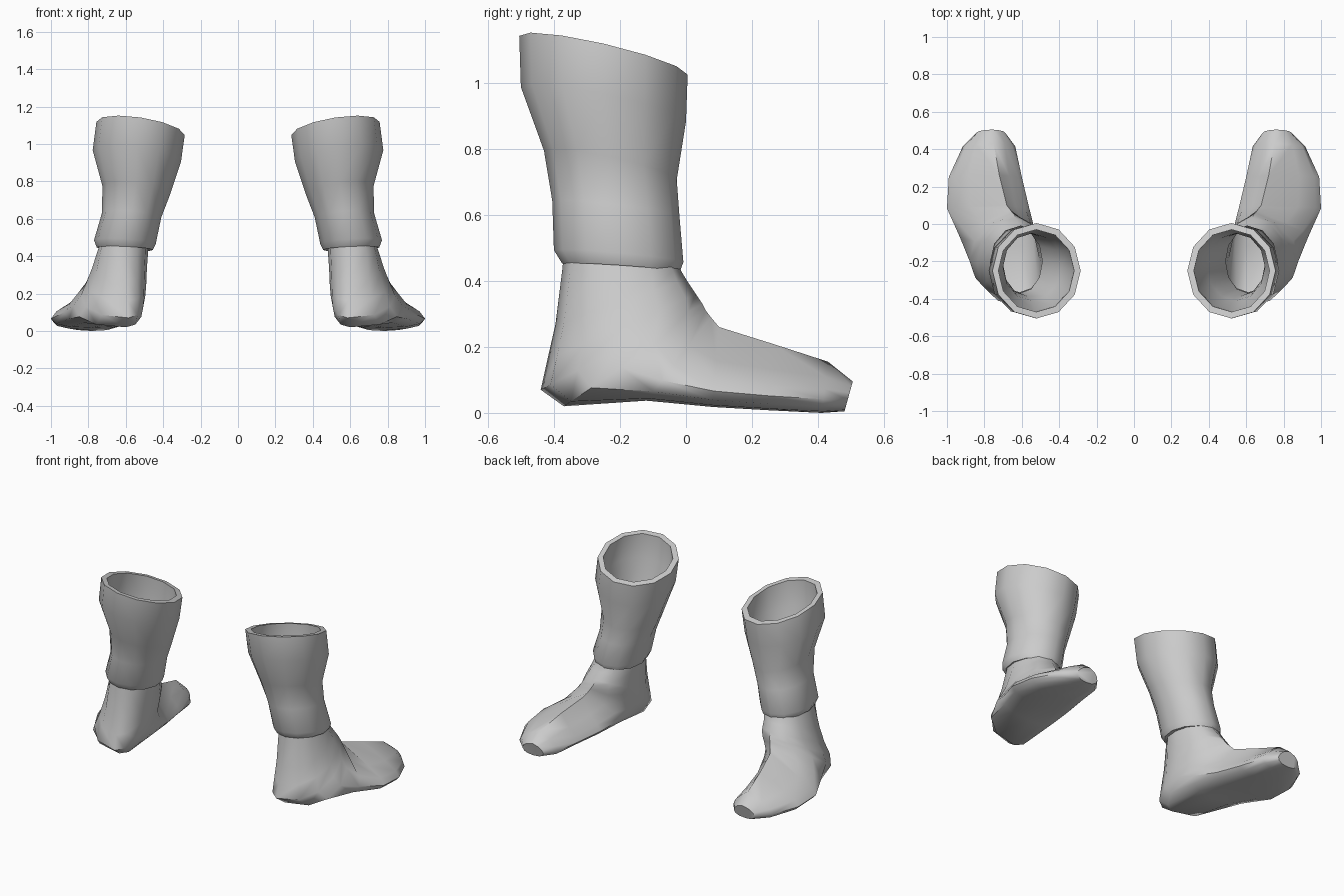
import bpy, bmesh, math
from mathutils import Vector

cube = bpy.data.objects.get("Cube")
if cube:
    bpy.data.objects.remove(cube, do_unlink=True)

SIDES = 12
ANGLES = [2 * math.pi * i / SIDES for i in range(SIDES)]

grey = bpy.data.materials.new("plain grey")
grey.use_nodes = True
grey.diffuse_color = (0.6, 0.6, 0.6, 1)
grey.node_tree.nodes["Principled BSDF"].inputs["Base Color"].default_value = (0.6, 0.6, 0.6, 1)


def shaft_ring(x0, x1, y0, y1, z, tilt):
    """Oval ring whose plane leans down toward the toes and the inner side."""
    cx, cy, rx, ry = (x0 + x1) / 2, (y0 + y1) / 2, (x1 - x0) / 2, (y1 - y0) / 2
    ring = []
    for a in ANGLES:
        dx, dy = rx * math.sin(a), ry * math.cos(a)
        ring.append(Vector((cx + dx, cy + dy, z + tilt * (0.15 * dx - 0.23 * dy))))
    return ring


def foot_ring(top, bottom, x_in, x_out, bias):
    """Section from an instep point to a heel or sole point, widest low down."""
    top, bottom = Vector(top), Vector(bottom)
    ring = []
    for a in ANGLES:
        t = ((1 - math.cos(a)) / 2) ** bias
        p = top.lerp(bottom, t)
        s = math.sin(a)
        edge = x_out if s > 0 else x_in
        p.x += (edge - p.x) * abs(s) ** 0.85
        ring.append(p)
    return ring


def loft(name, rings, side, cap_end=False):
    bm = bmesh.new()
    rows = [[bm.verts.new((p.x * side, p.y, p.z)) for p in ring] for ring in rings]
    faces = []
    for r0, r1 in zip(rows, rows[1:]):
        for j in range(SIDES):
            k = (j + 1) % SIDES
            faces.append(bm.faces.new((r0[j], r0[k], r1[k], r1[j])))
    if cap_end:
        faces.append(bm.faces.new(rows[-1]))
    if side < 0:
        bmesh.ops.reverse_faces(bm, faces=faces)
    mesh = bpy.data.meshes.new(name)
    bm.to_mesh(mesh)
    bm.free()
    mesh.materials.append(grey)
    mesh.shade_smooth()
    mesh.set_sharp_from_angle(angle=math.radians(50))
    obj = bpy.data.objects.new(name, mesh)
    bpy.context.collection.objects.link(obj)
    return obj


# Shaft: lining upward, over the rim, then the outside down to the cuff
shaft = [shaft_ring(*r) for r in (
    (0.49, 0.73, -0.37, -0.03, 0.47, 0.3),
    (0.44, 0.70, -0.385, -0.045, 0.62, 0.5),
    (0.39, 0.70, -0.41, -0.05, 0.75, 1),
    (0.325, 0.74, -0.465, -0.03, 0.93, 1),
    (0.32, 0.725, -0.47, -0.03, 1.085, 1),
    (0.285, 0.757, -0.505, 0.005, 1.083, 1),
    (0.305, 0.777, -0.50, 0.0, 0.935, 0.9),
    (0.365, 0.725, -0.43, -0.028, 0.75, 0.95),
    (0.41, 0.727, -0.405, -0.02, 0.62, 0.5),
    (0.44, 0.77, -0.40, -0.008, 0.475, 0.4),
    (0.455, 0.755, -0.375, -0.018, 0.44, 0.3),
    (0.485, 0.74, -0.365, -0.03, 0.445, 0.3),
)]

# Foot: sections fan round the ankle, then run forward to the toes
foot = [foot_ring(*r) for r in (
    ((0.61, -0.03, 0.47), (0.61, -0.37, 0.48), 0.485, 0.735, 1),
    ((0.61, -0.015, 0.43), (0.61, -0.375, 0.43), 0.48, 0.75, 1),
    ((0.62, 0.0, 0.405), (0.60, -0.395, 0.27), 0.487, 0.78, 1),
    ((0.63, 0.03, 0.36), (0.59, -0.42, 0.16), 0.49, 0.81, 1),
    ((0.64, 0.05, 0.33), (0.585, -0.44, 0.07), 0.495, 0.84, 0.9),
    ((0.65, 0.06, 0.31), (0.60, -0.37, 0.02), 0.505, 0.88, 0.75),
    ((0.66, 0.075, 0.29), (0.70, -0.12, 0.037), 0.52, 0.93, 0.4),
    ((0.68, 0.10, 0.26), (0.78, 0.08, 0.018), 0.56, 1.0, 0.32),
    ((0.72, 0.26, 0.21), (0.80, 0.25, 0.008), 0.60, 0.99, 0.35),
    ((0.75, 0.43, 0.155), (0.78, 0.41, 0.0), 0.635, 0.915, 0.45),
    ((0.76, 0.505, 0.095), (0.77, 0.48, 0.005), 0.69, 0.84, 0.7),
)]

for side, label in ((1, "left"), (-1, "right")):
    loft(label + "_boot_shaft", shaft, side)
    loft(label + "_boot_foot", foot, side, cap_end=True)
